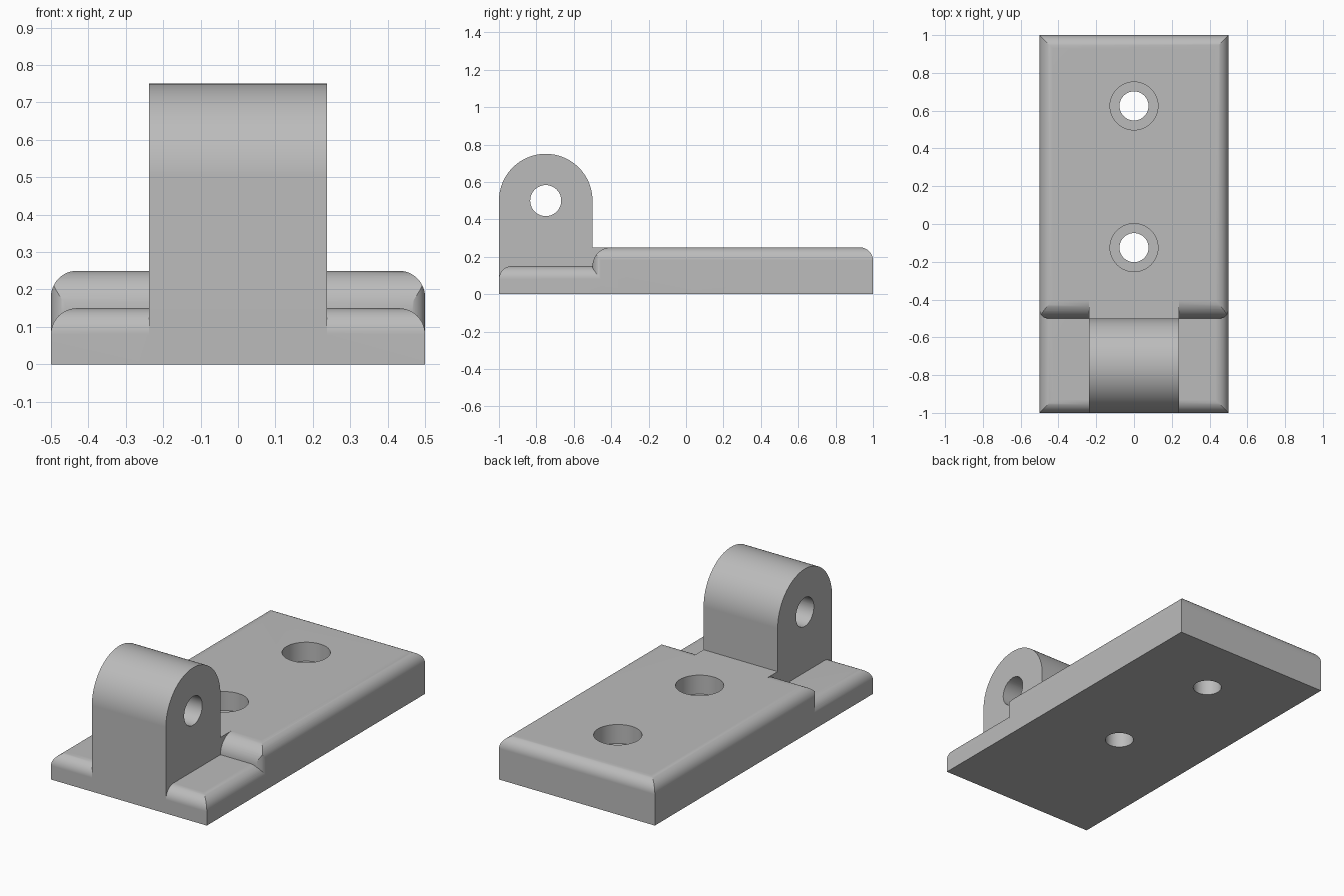
import bpy, bmesh, math
from math import sin, cos, pi

if "Cube" in bpy.data.objects:
    bpy.data.objects.remove(bpy.data.objects["Cube"], do_unlink=True)

grey = bpy.data.materials.new("plain grey")
grey.use_nodes = True
grey.diffuse_color = (0.5, 0.5, 0.5, 1)
grey.node_tree.nodes["Principled BSDF"].inputs["Base Color"].default_value = (0.5, 0.5, 0.5, 1)


def arc(u, v, r, start, end, steps=12):
    """Points on an arc, angles in degrees."""
    angles = [math.radians(start + (end - start) * i / steps) for i in range(steps + 1)]
    return [(u + r * cos(a), v + r * sin(a)) for a in angles]


def prism(name, profile, axis, low, high):
    """Extrude a closed 2D profile along one axis; profile uses the other two axes in order."""
    def place(p, d):
        return {"x": (d, p[0], p[1]), "y": (p[0], d, p[1]), "z": (p[0], p[1], d)}[axis]
    bm = bmesh.new()
    rings = [[bm.verts.new(place(p, d)) for p in profile] for d in (low, high)]
    bm.faces.new(rings[0])
    bm.faces.new(rings[1])
    for i in range(len(profile)):
        j = (i + 1) % len(profile)
        bm.faces.new((rings[0][i], rings[0][j], rings[1][j], rings[1][i]))
    bmesh.ops.recalc_face_normals(bm, faces=bm.faces)
    mesh = bpy.data.meshes.new(name)
    bm.to_mesh(mesh)
    bm.free()
    mesh.materials.append(grey)
    obj = bpy.data.objects.new(name, mesh)
    bpy.context.collection.objects.link(obj)
    return obj


def combine(obj, other, operation):
    """Apply a boolean and discard the second solid."""
    mod = obj.modifiers.new("combine", "BOOLEAN")
    mod.operation, mod.solver, mod.object = operation, "EXACT", other
    bpy.context.view_layer.objects.active = obj
    bpy.ops.object.modifier_apply(modifier=mod.name)
    bpy.data.objects.remove(other, do_unlink=True)


def slab(name, front, back, height, front_r, back_r, side_r, corner_r):
    """Slab with rounded top edges, made by crossing its side, front and plan profiles."""
    side = [(back, 0)]
    side += arc(back - back_r, height - back_r, back_r, 0, 90) if back_r else [(back, height)]
    side += arc(front + front_r, height - front_r, front_r, 90, 180) + [(front, 0)]
    obj = prism(name, side, "x", -0.5, 0.5)
    end = [(0.5, -0.1)] + arc(0.5 - side_r, height - side_r, side_r, 0, 90)
    end += arc(side_r - 0.5, height - side_r, side_r, 90, 180) + [(-0.5, -0.1)]
    combine(obj, prism("end_profile", end, "y", front - 0.1, back + 0.1), "INTERSECT")
    if corner_r:
        plan = [(0.5, back + 0.1), (-0.5, back + 0.1)]
        plan += arc(corner_r - 0.5, front + corner_r, corner_r, 180, 270)
        plan += arc(0.5 - corner_r, front + corner_r, corner_r, 270, 360)
        combine(obj, prism("plan_profile", plan, "z", -0.2, height + 0.1), "INTERSECT")
    return obj


# Stepped base plate
bracket = slab("hinge_bracket", -0.5, 1, 0.25, 0.1, 0.07, 0.07, 0.045)
combine(bracket, slab("front_step", -1, -0.3, 0.15, 0.07, 0, 0.07, 0), "UNION")

# Upright lug with a rounded top and a short tongue onto the plate
lug_profile = [(-1, 0), (-0.36, 0), (-0.36, 0.25), (-0.5, 0.25)]
lug_profile += arc(-0.75, 0.5, 0.25, 0, 180, 48)
combine(bracket, prism("lug", lug_profile, "x", -0.2375, 0.2375), "UNION")

# Pin hole through the lug
combine(bracket, prism("pin_hole", arc(-0.75, 0.5, 0.083, 0, 360, 48)[:-1], "x", -0.4, 0.4), "DIFFERENCE")

# Counterbored screw holes
for y in (-0.125, 0.625):
    for radius, bottom in ((0.127, 0.14), (0.077, -0.1)):
        circle = arc(0, y, radius, 0, 360, 48)[:-1]
        combine(bracket, prism("screw_hole", circle, "z", bottom, 0.4), "DIFFERENCE")

# Smooth rounded edges, crisp corners
bpy.ops.object.select_all(action="DESELECT")
bracket.select_set(True)
bpy.context.view_layer.objects.active = bracket
bpy.ops.object.shade_smooth_by_angle(angle=math.radians(25))
normals = bracket.modifiers.new("even_normals", "WEIGHTED_NORMAL")
normals.keep_sharp = True
